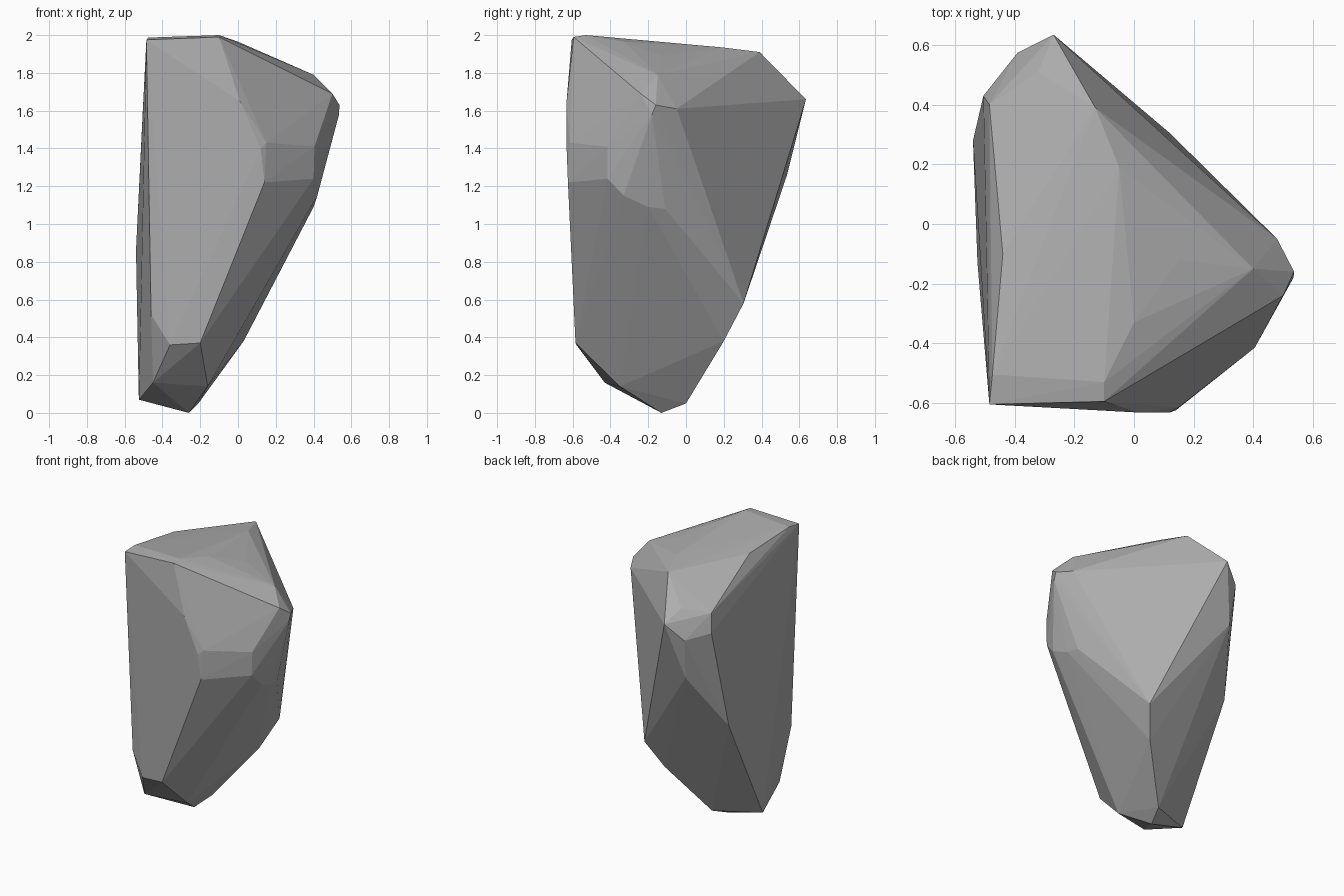
import bpy, bmesh

# Corner points of the boulder, grouped by region
top = [(-.485, -.605, 1.975), (-.475, -.505, 1.987), (-.10, -.595, 1.99), (-.10, -.53, 2.0),
       (0, -.33, 1.965), (.15, -.12, 1.89), (.40, -.15, 1.79), (-.05, .19, 1.935),
       (-.13, .39, 1.91), (-.44, -.10, 1.94)]
right_shoulder = [(.50, -.24, 1.69), (.537, -.16, 1.63), (.535, -.18, 1.58), (.48, -.05, 1.61)]
front_right = [(.01, -.632, 1.65), (.12, -.632, 1.40), (.15, -.615, 1.43), (.14, -.625, 1.22),
               (.405, -.415, 1.41), (.40, -.415, 1.24), (.42, -.33, 1.15),
               (.40, -.20, 1.09), (.39, -.11, 1.08)]
back_ridge = [(-.27, .635, 1.66), (-.32, .51, 1.745), (-.39, .575, 1.55), (-.505, .43, 1.58),
              (-.485, .40, 1.71), (-.37, .535, 1.26), (-.54, .28, .86)]
lower = [(.12, .305, .58), (.03, .20, .38), (-.20, -.585, .37), (-.36, -.58, .36), (-.46, -.55, .52),
         (-.45, -.43, .16), (-.16, -.35, .14), (-.525, -.13, .07), (-.21, 0, .05),
         (-.14, .06, .15), (-.26, -.13, 0)]

# Faceted boulder: tight skin around the corners
bm = bmesh.new()
for p in top + right_shoulder + front_right + back_ridge + lower:
    bm.verts.new(p)
res = bmesh.ops.convex_hull(bm, input=bm.verts[:])
loose = [v for v in bm.verts if not v.link_faces]
bmesh.ops.delete(bm, geom=loose, context='VERTS')
bmesh.ops.recalc_face_normals(bm, faces=bm.faces[:])
mesh = bpy.data.meshes.new("boulder")
bm.to_mesh(mesh)
bm.free()

# Single stone colour
stone = bpy.data.materials.new("grey stone")
stone.diffuse_color = (.42, .42, .42, 1)
mesh.materials.append(stone)

boulder = bpy.data.objects.new("boulder", mesh)
bpy.context.collection.objects.link(boulder)
